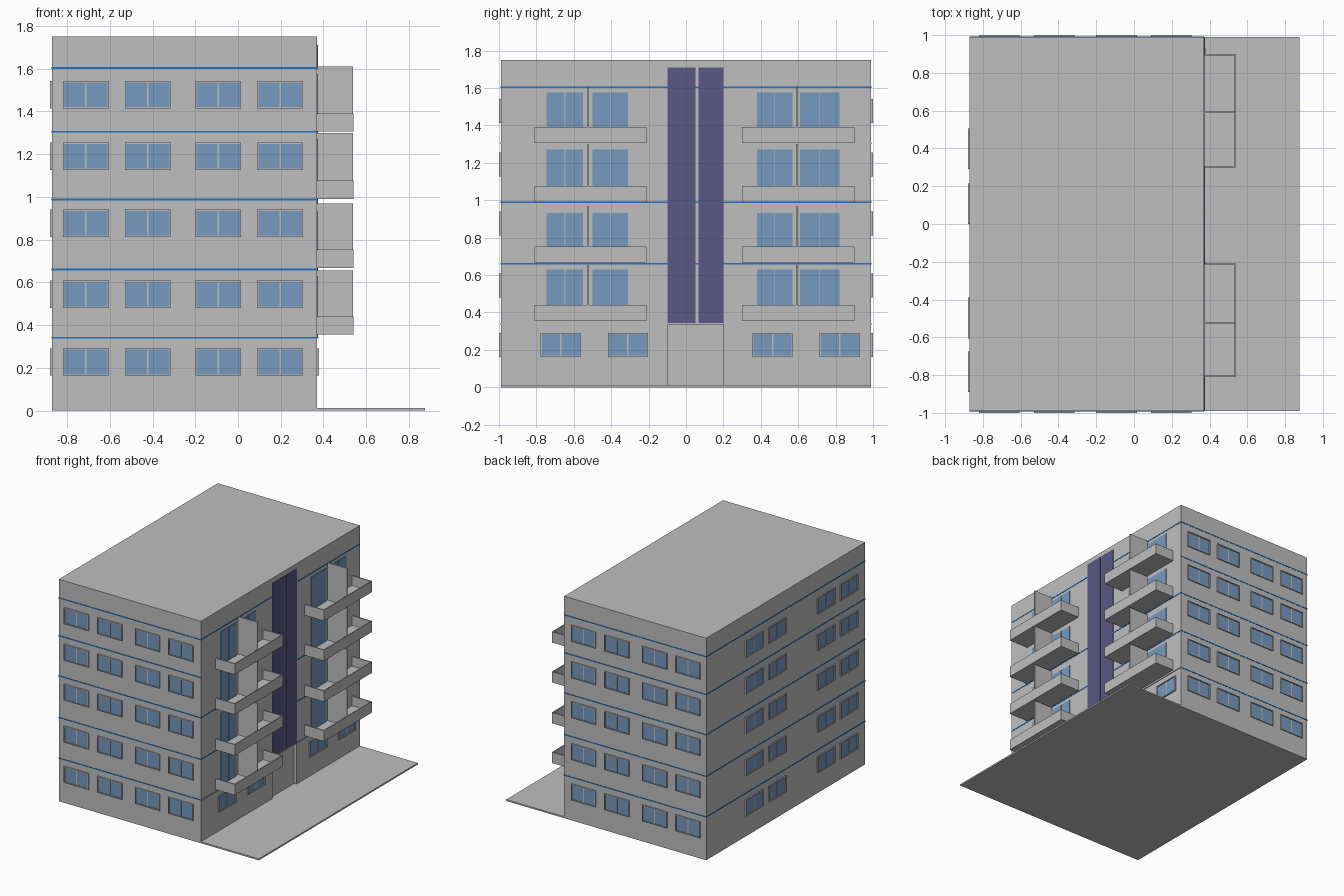
import bpy, bmesh
from mathutils import Vector, Matrix

cube = bpy.data.objects.get("Cube")
if cube:
    bpy.data.objects.remove(cube, do_unlink=True)


def material(name, rgb):
    m = bpy.data.materials.new(name)
    m.use_nodes = True
    m.diffuse_color = (*rgb, 1)
    m.node_tree.nodes["Principled BSDF"].inputs["Base Color"].default_value = (*rgb, 1)
    return m


CONCRETE = material("concrete grey", (0.52, 0.52, 0.52))
GLASS = material("window blue", (0.18, 0.32, 0.52))
PURPLE = material("stairwell purple", (0.10, 0.095, 0.23))
BLUE = material("band blue", (0.015, 0.17, 0.55))

# Main dimensions
X0, X1, Y, TOP = -0.87, 0.37, 0.99, 1.75


def boxes(name, parts, mat):
    """One object made of axis-aligned boxes given as (low corner, high corner)."""
    bm = bmesh.new()
    for lo, hi in parts:
        a, b = Vector(lo), Vector(hi)
        low = Vector(map(min, a, b))
        size = Vector(map(max, a, b)) - low
        mat4 = Matrix.Translation(low + size / 2) @ Matrix.Diagonal((*size, 1))
        bmesh.ops.create_cube(bm, size=1, matrix=mat4)
    mesh = bpy.data.meshes.new(name)
    bm.to_mesh(mesh)
    bm.free()
    mesh.materials.append(mat)
    ob = bpy.data.objects.new(name, mesh)
    bpy.context.collection.objects.link(ob)
    return ob


def on_wall(side, u0, u1, z0, z1, d0, d1):
    """Box on a wall: u runs along it, d is the distance out from it."""
    if side in ("front", "back"):
        s = -1 if side == "front" else 1
        return (u0, s * (Y + d0), z0), (u1, s * (Y + d1), z1)
    x, s = (X1, 1) if side == "right" else (X0, -1)
    return (x + s * d0, u0, z0), (x + s * d1, u1, z1)


# Building body with a shallow entrance recess
body = boxes("building_body", [((X0, -Y, 0), (X1, Y, TOP))], CONCRETE)
cutter = boxes("entrance_cutter", [((X1 - 0.02, -0.1, 0.012), (X1 + 0.1, 0.2, 0.335))], CONCRETE)
cutter.hide_render = True
cut = body.modifiers.new("entrance", "BOOLEAN")
cut.operation = "DIFFERENCE"
cut.object = cutter
bpy.context.view_layer.update()
solid = bpy.data.meshes.new_from_object(body.evaluated_get(bpy.context.evaluated_depsgraph_get()))
body.modifiers.clear()
body.data = solid
bpy.data.objects.remove(cutter, do_unlink=True)

# Paved slab in front of the entrance
boxes("paving_slab", [((X1, -Y, 0), (0.875, Y, 0.012))], CONCRETE)

# Framed two-pane windows
floor_sills = [0.163, 0.48, 0.812, 1.126, 1.414]
end_starts = [-0.82, -0.53, -0.20, 0.09]
layout = {
    "front": (end_starts, floor_sills),
    "back": (end_starts, floor_sills),
    "left": ([-0.89, -0.605, 0.0, 0.29], floor_sills),
    "right": ([-0.777, -0.418, 0.355, 0.715], floor_sills[:1]),
}
W, H, T = 0.215, 0.128, 0.006
for side, (starts, sills) in layout.items():
    frames, panes = [], []
    for u in starts:
        for z in sills:
            for a, b in ((u, u + T), (u + W - T, u + W)):
                frames.append(on_wall(side, a, b, z, z + H, 0, 0.01))
            for a, b in ((z, z + T), (z + H - T, z + H)):
                frames.append(on_wall(side, u + T, u + W - T, a, b, 0, 0.01))
            mid = u + W / 2
            frames.append(on_wall(side, mid - 0.004, mid + 0.004, z + T, z + H - T, 0, 0.005))
            panes.append(on_wall(side, u + T, u + W - T, z + T, z + H - T, 0, 0.003))
    boxes(side + "_window_frames", frames, CONCRETE)
    boxes(side + "_window_panes", panes, GLASS)

# Painted floor bands
bands = [0.34, 0.66, 0.988, 1.305, 1.603]
for side in layout:
    lo, hi = (X0, X1) if side in ("front", "back") else (-Y, Y)
    levels = [bands[1], bands[2], bands[4]] if side == "right" else bands
    boxes(side + "_bands", [on_wall(side, lo, hi, z - 0.004, z + 0.004, 0, 0.002) for z in levels], BLUE)
boxes("ground_floor_ledge", [on_wall("right", -Y, Y, 0.336, 0.343, 0, 0.006)], CONCRETE)

# Tall stairwell strips
boxes("stairwell_strips", [on_wall("right", a, b, 0.343, 1.71, 0, 0.005)
                           for a, b in ((-0.1, 0.052), (0.066, 0.2))], PURPLE)

# Balconies: floor, three parapets and a dividing screen
OUT, P = 0.17, 0.008
balcony_floors = [(0.355, 0.655, 0.63), (0.668, 0.97, 0.932),
                  (0.99, 1.3, 1.27), (1.305, 1.61, 1.575)]
columns = {
    "left_end": (-0.81, -0.21, -0.522, ((-0.745, -0.55), (-0.50, -0.31))),
    "right_end": (0.30, 0.90, 0.592, ((0.38, 0.57), (0.61, 0.82))),
}
for name, (y0, y1, screen, doors) in columns.items():
    walls, screens, glass = [], [], []
    for z, screen_top, door_top in balcony_floors:
        rail = z + 0.086
        walls += [
            on_wall("right", y0, y1, z, z + 0.01, 0, OUT),
            on_wall("right", y0, y0 + P, z + 0.01, rail, 0, OUT),
            on_wall("right", y1 - P, y1, z + 0.01, rail, 0, OUT),
            on_wall("right", y0 + P, y1 - P, z + 0.01, rail, OUT - P, OUT),
        ]
        screens.append(on_wall("right", screen - 0.004, screen + 0.004, z + 0.01, screen_top, 0, OUT - 0.001))
        for a, b in doors:
            mid = (a + b) / 2
            for c, d in ((a, mid - 0.002), (mid + 0.002, b)):
                glass.append(on_wall("right", c, d, z + 0.01, door_top, 0, 0.004))
    boxes(name + "_balconies", walls, CONCRETE)
    boxes(name + "_balcony_screens", screens, CONCRETE)
    boxes(name + "_balcony_doors", glass, GLASS)
